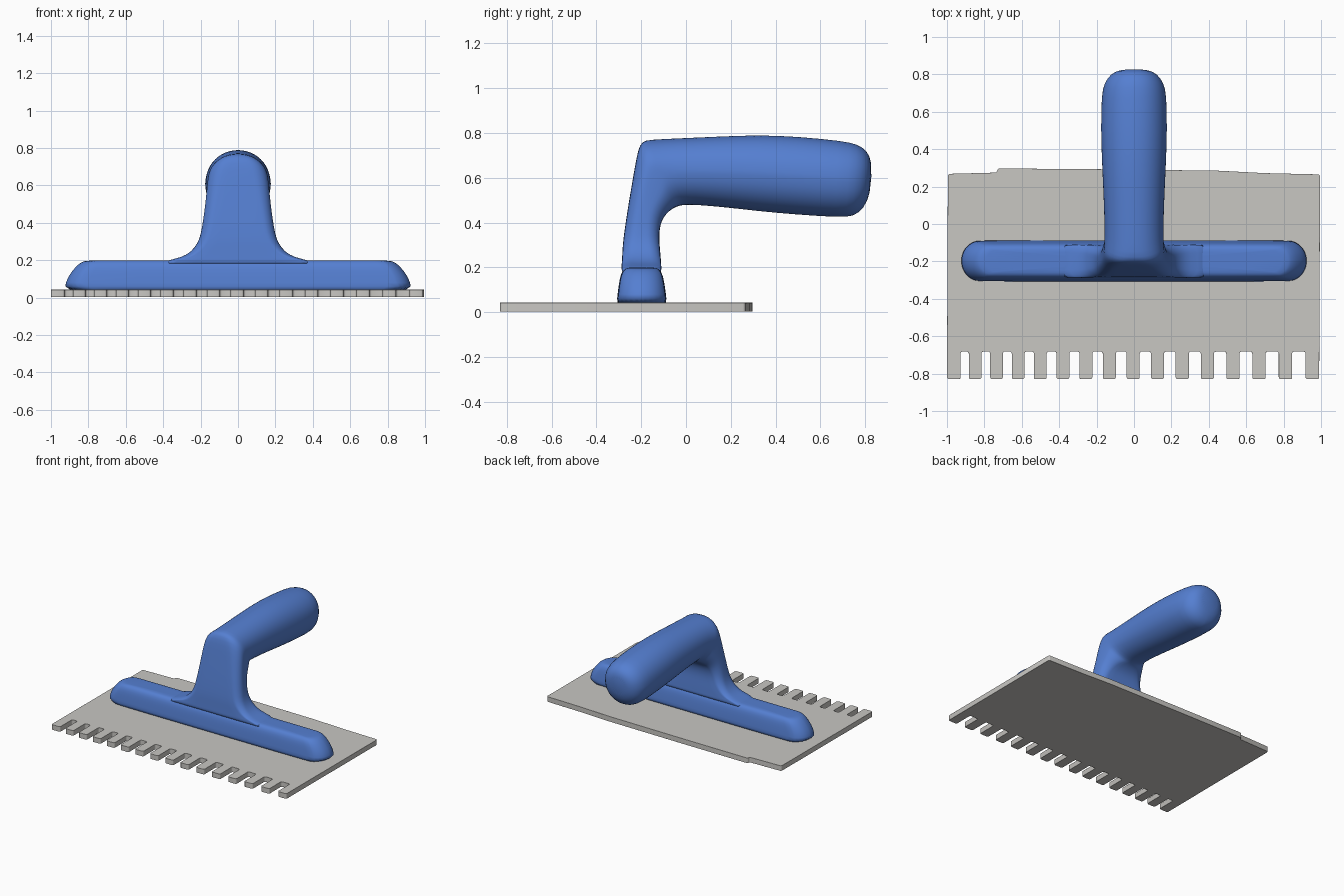
import bpy, bmesh, math
from mathutils import Vector

if "Cube" in bpy.data.objects:
    bpy.data.objects.remove(bpy.data.objects["Cube"])


def material(name, rgb):
    m = bpy.data.materials.new(name)
    m.diffuse_color = (*rgb, 1)
    m.use_nodes = True
    m.node_tree.nodes["Principled BSDF"].inputs["Base Color"].default_value = m.diffuse_color
    return m


BLUE = material("blue plastic", (0.09, 0.212, 0.64))
GREY = material("light grey steel", (0.58, 0.57, 0.545))


def finish(bm, name, mat):
    bmesh.ops.recalc_face_normals(bm, faces=bm.faces)
    me = bpy.data.meshes.new(name)
    bm.to_mesh(me)
    bm.free()
    me.materials.append(mat)
    ob = bpy.data.objects.new(name, me)
    bpy.context.collection.objects.link(ob)
    return ob


def smooth(ob, angle):
    bpy.ops.object.select_all(action='DESELECT')
    ob.select_set(True)
    bpy.context.view_layer.objects.active = ob
    bpy.ops.object.shade_smooth_by_angle(angle=math.radians(angle))


def ring(outer, inner, w, r, steps=6):
    """Rounded rectangle spanning outer to inner (y, z), half width w in x."""
    a, b = Vector((0, *outer)), Vector((0, *inner))
    mid, axis = (a + b) / 2, (a - b).normalized()
    d = (a - b).length / 2
    r = min(r, 0.96 * w, 0.96 * d)
    pts = []
    for k, (sx, sd) in enumerate([(1, 1), (-1, 1), (-1, -1), (1, -1)]):
        for i in range(steps + 1):
            t = math.pi / 2 * (k + i / steps)
            x = sx * (w - r) + r * math.cos(t)
            s = sd * (d - r) + r * math.sin(t)
            pts.append(mid + axis * s + Vector((x, 0, 0)))
    return pts


def loft(name, sections):
    bm = bmesh.new()
    rings = [[bm.verts.new(p) for p in ring(*s)] for s in sections]
    for A, B in zip(rings, rings[1:]):
        for i in range(len(A)):
            j = (i + 1) % len(A)
            bm.faces.new((A[i], A[j], B[j], B[i]))
    bm.faces.new(rings[0])
    bm.faces.new(rings[-1])
    ob = finish(bm, name, BLUE)
    sub = ob.modifiers.new("soften", 'SUBSURF')
    sub.levels = sub.render_levels = 1
    smooth(ob, 60)
    return ob


# Long foot bar with rounded ends and softened top
loft("foot_bar", [
    ((-.31, .025), (-.085, .025), .925, .2),
    ((-.308, .06), (-.087, .06), .925, .2),
    ((-.303, .10), (-.092, .10), .915, .2),
    ((-.297, .145), (-.099, .145), .885, .2),
    ((-.288, .178), (-.108, .178), .855, .2),
    ((-.272, .196), (-.124, .196), .825, .2),
    ((-.25, .2), (-.146, .2), .80, .2),
])

# Neck flaring from the foot, bending into the rear grip
loft("neck_and_grip", [
    ((-.289, .165), (-.107, .165), .44, .04),
    ((-.288, .20), (-.11, .20), .38, .045),
    ((-.287, .215), (-.111, .215), .30, .05),
    ((-.285, .245), (-.113, .245), .25, .05),
    ((-.283, .29), (-.117, .29), .215, .055),
    ((-.278, .34), (-.121, .34), .198, .06),
    ((-.262, .45), (-.115, .39), .185, .065),
    ((-.245, .55), (-.10, .425), .175, .075),
    ((-.228, .65), (-.075, .452), .168, .09),
    ((-.214, .725), (-.05, .468), .162, .11),
    ((-.197, .763), (-.03, .475), .16, .14),
    ((-.16, .77), (-.01, .479), .157, .15),
    ((-.05, .775), (.04, .48), .157, .155),
    ((.15, .784), (.18, .468), .163, .16),
    ((.32, .791), (.33, .45), .171, .17),
    ((.50, .784), (.50, .435), .177, .17),
    ((.70, .764), (.69, .423), .174, .17),
    ((.765, .75), (.745, .427), .158, .16),
    ((.81, .72), (.795, .46), .125, .13),
    ((.83, .67), (.826, .54), .07, .08),
])

# Notched blade: outline with fifteen slots that widen toward the right
outline = [(-1, -.83)]
for i in range(15):
    c = -.905 + .1115 * i + .00115 * i * i
    h = .022 + .001 * i
    outline += [(c - h, -.83), (c - h, -.682), (c + h, -.682), (c + h, -.83)]
outline += [(.99, -.83), (.995, .265), (.70, .272), (.45, .285), (-.2, .293),
            (-.73, .297), (-.732, .275), (-.995, .268)]
bm = bmesh.new()
bm.faces.new([bm.verts.new((x, y, .003)) for x, y in outline])
bmesh.ops.bevel(bm, geom=bm.verts[:], offset=.011, segments=3,
                affect='VERTICES', profile=.5)
out = bmesh.ops.extrude_face_region(bm, geom=bm.faces[:])
top = [v for v in out["geom"] if isinstance(v, bmesh.types.BMVert)]
bmesh.ops.translate(bm, verts=top, vec=(0, 0, .039))
blade = finish(bm, "notched_blade", GREY)
bev = blade.modifiers.new("soft rim", 'BEVEL')
bev.width, bev.segments, bev.limit_method = .008, 2, 'ANGLE'
bev.angle_limit = math.radians(50)
smooth(blade, 50)
